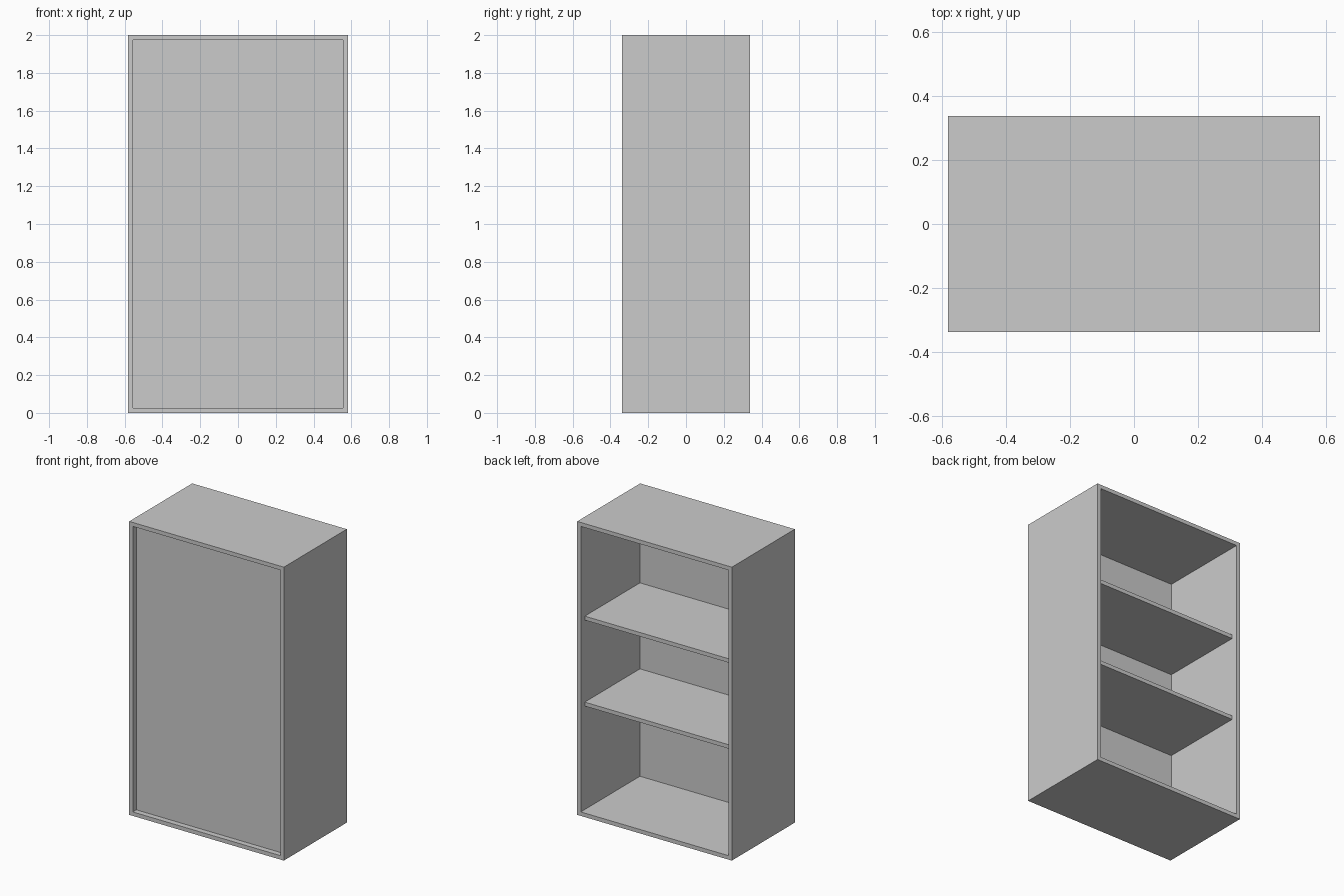
import bpy, bmesh

if "Cube" in bpy.data.objects:
    bpy.data.objects.remove(bpy.data.objects["Cube"])

W, D, H = 0.583, 0.339, 2.0   # half width, half depth, height
T = 0.027                     # board thickness
PANEL_Y = -0.30               # recessed front panel
SHELF_BACK = 0.296            # shelves stop short of the open back


def finish(name, bm):
    bmesh.ops.recalc_face_normals(bm, faces=bm.faces)
    mesh = bpy.data.meshes.new(name)
    bm.to_mesh(mesh)
    bm.free()
    obj = bpy.data.objects.new(name, mesh)
    bpy.context.collection.objects.link(obj)
    return obj


def box(name, x, y0, y1, z0, z1):
    bm = bmesh.new()
    bmesh.ops.create_cube(bm, size=1)
    for v in bm.verts:
        v.co = (v.co.x * 2 * x,
                y1 if v.co.y > 0 else y0,
                z1 if v.co.z > 0 else z0)
    return finish(name, bm)


# Outer carcass: one rectangular tube, open at front and back
bm = bmesh.new()


def loop(x, z0, z1, y):
    return [bm.verts.new((px, y, pz)) for px, pz in
            ((-x, z0), (x, z0), (x, z1), (-x, z1))]


loops = [loop(W, 0, H, -D), loop(W, 0, H, D),
         loop(W - T, T, H - T, D), loop(W - T, T, H - T, -D)]
for k in range(4):
    a, b = loops[k], loops[(k + 1) % 4]
    for i in range(4):
        j = (i + 1) % 4
        bm.faces.new((a[i], a[j], b[j], b[i]))
finish("carcass", bm)

# Thin recessed front panel
box("front_panel", W - T, PANEL_Y - 0.001, PANEL_Y + 0.002, T, H - T)

# Two inner shelves
for name, top in (("lower_shelf", 0.759), ("upper_shelf", 1.345)):
    box(name, W - T, PANEL_Y + 0.002, SHELF_BACK, top - T, top)
